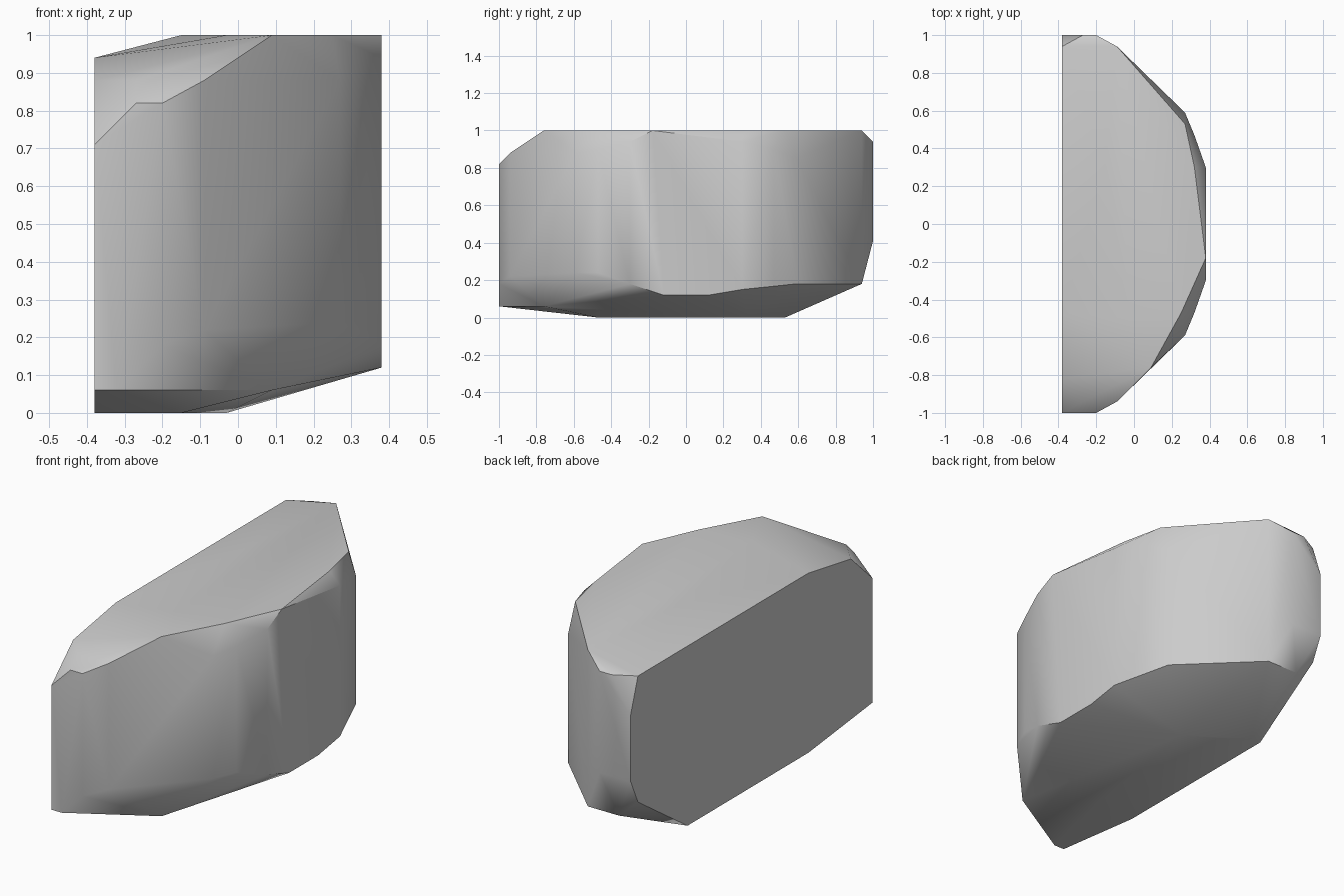
import bpy
import bmesh
import math

cube = bpy.data.objects.get("Cube")
if cube:
    bpy.data.objects.remove(cube, do_unlink=True)

# Single stone colour
stone = bpy.data.materials.new("stone_grey")
stone.use_nodes = True
grey = (0.6, 0.6, 0.6, 1)
stone.diffuse_color = grey
stone.node_tree.nodes["Principled BSDF"].inputs["Base Color"].default_value = grey

# Upright corner lines of the boulder: x, y, lower z, upper z
columns = [
    (-.38, -1, .06, .71), (-.2, -1, .18, .82), (-.09, -.94, .22, .88),
    (.27, -.59, .24, .88), (.32, -.47, .24, .9), (.38, -.3, .18, .94),
    (.38, .3, .15, .94), (.32, .47, .18, .9), (.27, .59, .18, .85),
    (-.09, .94, .18, 1), (-.2, 1, .41, .94), (-.38, 1, .41, .76),
]

# Crown: the level top, its bevelled rim and the chipped front corner
crown = [
    (.09, -.76, 1), (.25, -.47, 1), (.38, -.18, 1), (.32, .3, 1), (.27, .53, 1),
    (-.15, .3, 1), (-.03, -.5, 1), (-.38, .94, .94), (-.27, 1, .94),
    (-.38, -.47, .94), (-.38, -.82, .88), (-.27, -.94, .88), (-.27, -1, .82),
]

# Underside: small level base and the sloping rim around it
underside = [
    (-.38, .53, 0), (-.38, -.47, 0), (-.15, -.47, 0), (-.03, .33, 0),
    (-.32, .53, 0), (-.32, -1, .06), (.09, -.76, .06), (.38, -.12, .12),
    (.38, .12, .12), (-.27, .94, .18), (-.38, .94, .28),
]

# Wrap the corners into one closed boulder with merged flat facets
bm = bmesh.new()
points = crown + underside
for x, y, low, high in columns:
    points += [(x, y, low), (x, y, high)]
for p in points:
    bm.verts.new(p)
hull = bmesh.ops.convex_hull(bm, input=bm.verts)
spare = {v for v in hull["geom_interior"] + hull["geom_unused"]
         if isinstance(v, bmesh.types.BMVert)}
bmesh.ops.delete(bm, geom=list(spare), context='VERTS')
bmesh.ops.dissolve_limit(bm, angle_limit=math.radians(1),
                         verts=bm.verts, edges=bm.edges)
bmesh.ops.recalc_face_normals(bm, faces=bm.faces)
mesh = bpy.data.meshes.new("boulder")
bm.to_mesh(mesh)
bm.free()
mesh.materials.append(stone)
boulder = bpy.data.objects.new("boulder", mesh)
bpy.context.collection.objects.link(boulder)

# Soft shading across gentle facets, crisp outer edges
bpy.ops.object.select_all(action='DESELECT')
boulder.select_set(True)
bpy.context.view_layer.objects.active = boulder
bpy.ops.object.shade_smooth_by_angle(angle=math.radians(40))
